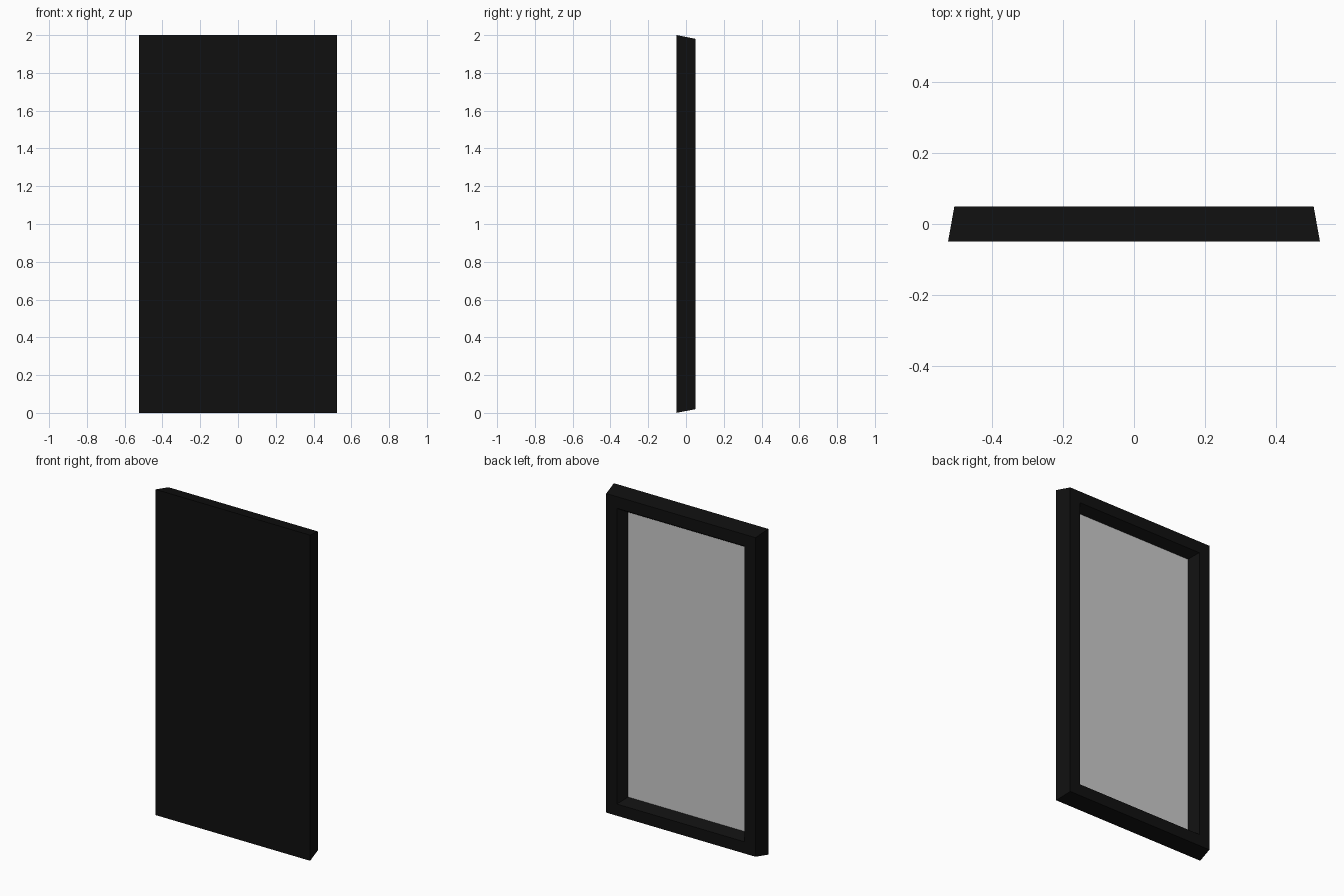
import bpy, bmesh

if "Cube" in bpy.data.objects:
    bpy.data.objects.remove(bpy.data.objects["Cube"])


def material(name, rgb):
    m = bpy.data.materials.new(name)
    m.diffuse_color = (*rgb, 1)
    m.use_nodes = True
    m.node_tree.nodes["Principled BSDF"].inputs["Base Color"].default_value = m.diffuse_color
    return m


def add_object(name, bm, mat):
    bmesh.ops.recalc_face_normals(bm, faces=bm.faces[:])
    me = bpy.data.meshes.new(name)
    bm.to_mesh(me)
    bm.free()
    me.materials.append(mat)
    ob = bpy.data.objects.new(name, me)
    bpy.context.collection.objects.link(ob)
    return ob


def rectangle(bm, hx, hz, y):
    # rectangle centred on x = 0, z = 1
    return [bm.verts.new((sx * hx, y, 1 + sz * hz))
            for sx, sz in ((-1, -1), (1, -1), (1, 1), (-1, 1))]


black = material("black frame", (0.005, 0.005, 0.005))
silver = material("silver glass", (0.6, 0.6, 0.6))

GLASS_Y = -0.003
GLASS_X, GLASS_Z = 0.396, 0.875

# frame: closed flat side, tapered outside, flat rim, sloped inner lip
bm = bmesh.new()
profile = [(0.525, 1.0, -0.05), (0.507, 0.98, 0.05),
           (0.434, 0.908, 0.05), (GLASS_X, GLASS_Z, GLASS_Y)]
rings = [rectangle(bm, *p) for p in profile]
bm.faces.new(rings[0])
for a, b in zip(rings, rings[1:]):
    for i in range(4):
        j = (i + 1) % 4
        bm.faces.new((a[i], a[j], b[j], b[i]))
add_object("frame", bm, black)

# mirror glass closing the recess, facing +y
bm = bmesh.new()
glass = bm.faces.new(rectangle(bm, GLASS_X, GLASS_Z, GLASS_Y))
ob = add_object("mirror_glass", bm, silver)
if ob.data.polygons[0].normal.y < 0:
    ob.data.flip_normals()
